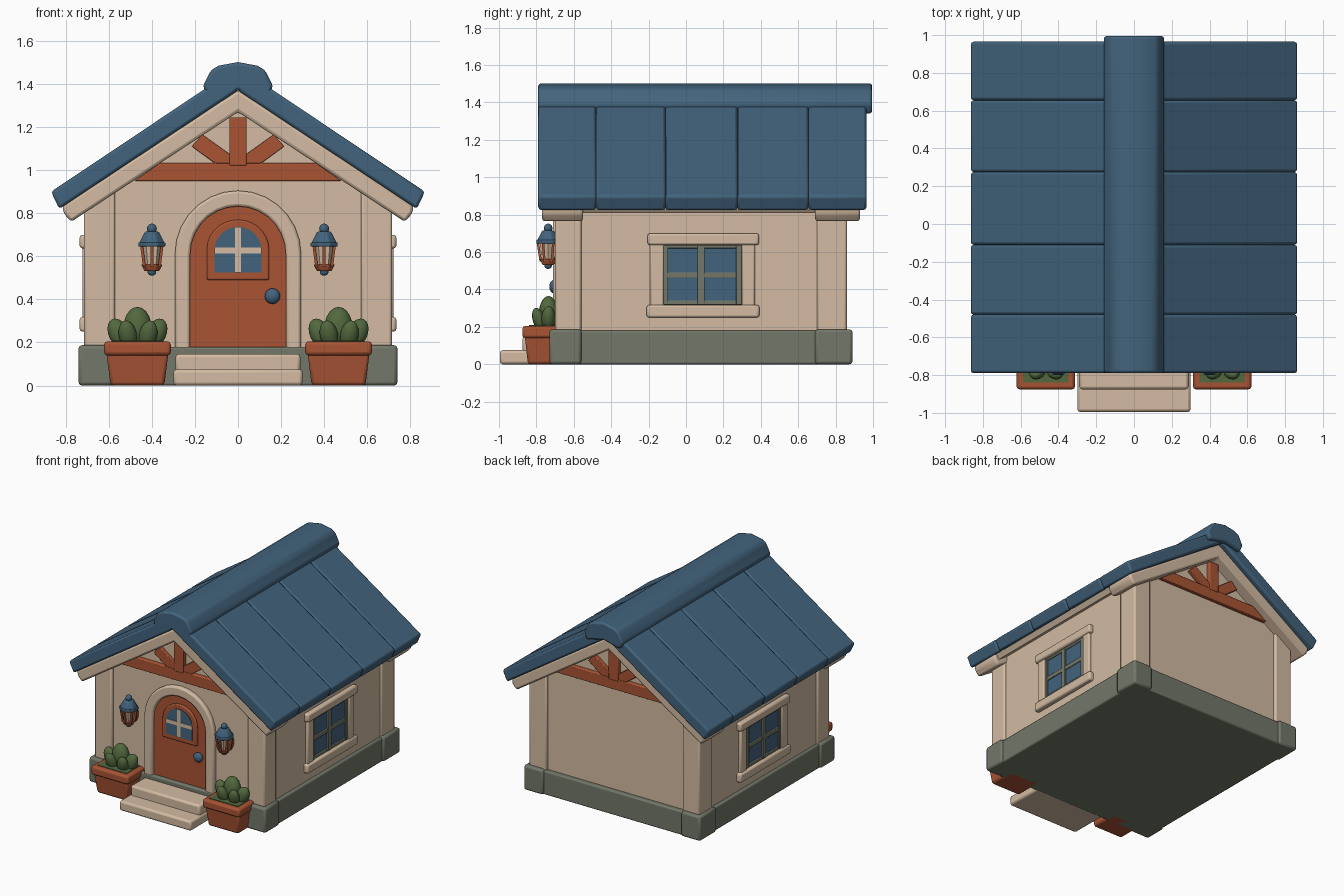
import bpy, bmesh, math
from mathutils import Matrix, Vector

if "Cube" in bpy.data.objects:
    bpy.data.objects.remove(bpy.data.objects["Cube"])


def srgb(r, g, b):
    f = lambda c: c / 12.92 if c <= 0.04045 else ((c + 0.055) / 1.055) ** 2.4
    return (f(r / 255), f(g / 255), f(b / 255), 1)


def material(name, *rgb):
    m = bpy.data.materials.new(name)
    m.diffuse_color = srgb(*rgb)
    m.use_nodes = True
    m.node_tree.nodes["Principled BSDF"].inputs["Base Color"].default_value = m.diffuse_color
    return m


CREAM = material("cream plaster", 211, 187, 162)
RUST = material("rust wood", 168, 84, 52)
BLUE = material("slate blue", 66, 99, 124)
GREY = material("stone grey", 115, 119, 105)
GREEN = material("plant green", 82, 104, 62)


def finish(name, bm, mat, bevel=0.0):
    bmesh.ops.recalc_face_normals(bm, faces=bm.faces)
    me = bpy.data.meshes.new(name)
    bm.to_mesh(me)
    bm.free()
    me.materials.append(mat)
    ob = bpy.data.objects.new(name, me)
    bpy.context.collection.objects.link(ob)
    me.shade_smooth()
    me.set_sharp_from_angle(angle=math.radians(40))
    if bevel:
        b = ob.modifiers.new("soft edges", "BEVEL")
        b.width, b.segments, b.limit_method = bevel, 2, "ANGLE"
        b.angle_limit = math.radians(30)
    return ob


def prism(name, pts, axis, a, b, mat, bevel=0.0):
    """Extrude a 2D profile along an axis from a to b."""
    place = {"x": lambda u, v, t: (t, u, v), "y": lambda u, v, t: (u, t, v)}[axis]
    bm = bmesh.new()
    lo = [bm.verts.new(place(u, v, a)) for u, v in pts]
    hi = [bm.verts.new(place(u, v, b)) for u, v in pts]
    bm.faces.new(lo)
    bm.faces.new(hi)
    n = len(pts)
    for i in range(n):
        j = (i + 1) % n
        bm.faces.new((lo[i], lo[j], hi[j], hi[i]))
    return finish(name, bm, mat, bevel)


def box(name, x0, x1, y0, y1, z0, z1, mat, bevel=0.0, taper=1.0):
    """Box between limits; taper scales its bottom."""
    bm = bmesh.new()
    bmesh.ops.create_cube(bm, size=1)
    for v in bm.verts:
        k = taper if v.co.z < 0 else 1
        v.co = Vector(((x0 + x1) / 2 + v.co.x * k * abs(x1 - x0),
                       (y0 + y1) / 2 + v.co.y * k * abs(y1 - y0),
                       (z0 + z1) / 2 + v.co.z * (z1 - z0)))
    return finish(name, bm, mat, bevel)


def ball(name, loc, radii, mat, tilt_x=0.0, tilt_y=0.0):
    bm = bmesh.new()
    bmesh.ops.create_uvsphere(bm, u_segments=16, v_segments=10, radius=1)
    bm.transform(Matrix.Translation(loc) @ Matrix.Rotation(tilt_y, 4, "Y")
                 @ Matrix.Rotation(tilt_x, 4, "X") @ Matrix.Diagonal((*radii, 1)))
    return finish(name, bm, mat)


def cone(name, x, y, z0, z1, r0, r1, mat, n=8, bevel=0.0):
    bm = bmesh.new()
    bmesh.ops.create_cone(bm, cap_ends=True, segments=n, radius1=r0, radius2=r1, depth=z1 - z0)
    bm.transform(Matrix.Translation((x, y, (z0 + z1) / 2)) @ Matrix.Rotation(math.pi / n, 4, "Z"))
    return finish(name, bm, mat, bevel)


def arch(w, bottom, spring, top, n=14):
    """Arched outline from bottom left over the top to bottom right."""
    curve = [(-w * math.cos(math.pi * i / n), spring + (top - spring) * math.sin(math.pi * i / n))
             for i in range(n + 1)]
    return [(-w, bottom)] + curve + [(w, bottom)]


# Stone base and plastered walls
box("base", -.725, .725, -.715, .875, 0, .18, GREY, .01)
prism("walls", [(-.70, .1), (.70, .1), (.70, .89), (0, 1.33), (-.70, .89)], "y", -.68, .84, CREAM)
for s in (-1, 1):
    for y0, y1, p0, p1 in ((-.73, -.56, -.70, -.56), (.69, .89, .70, .86)):
        box("base_corner", s * .58, s * .74, y0, y1, 0, .187, GREY, .015)
        box("corner_post", s * .57, s * .715, p0, p1, .15, .90, CREAM, .012)

# Roof planks, soffit and ridge cap
seams = [-.79, -.48, -.11, .275, .655, .965]
for s in (-1, 1):
    slope = [(0, 1.48), (s * .868, .90), (s * .83, .82), (0, 1.37)]
    for a, b in zip(seams, seams[1:]):
        prism("roof_plank", slope, "y", a, b, BLUE, .014)
    prism("soffit", [(0, 1.375), (s * .80, .85), (s * .77, .81), (0, 1.325)], "y", -.6, .75, CREAM)
half = [(.09, 1.485), (.125, 1.465), (.163, 1.39), (.138, 1.338)]
cap = [(0, 1.502)] + half + [(0, 1.37)] + [(-x, z) for x, z in reversed(half)]
prism("ridge_cap", cap, "y", -.79, .995, BLUE, .014)

# Gable trim and timber trusses at both ends
chevron = [(0, 1.372), (.815, .835), (.81, .80), (.775, .76), (0, 1.27),
           (-.775, .76), (-.81, .80), (-.815, .835)]
for a, b, t0, t1 in ((-.77, -.55, -.71, -.66), (.69, .93, .82, .87)):
    prism("gable_trim", chevron, "y", a, b, CREAM, .014)
    prism("truss_beam", [(-.48, .95), (.48, .95), (.36, 1.033), (-.36, 1.033)], "y", t0, t1, RUST, .006)
    box("truss_post", -.04, .04, t0 - .004, t1 + .004, 1.02, 1.245, RUST, .006)
    for s in (-1, 1):
        brace = [(s * .025, 1.03), (s * .105, 1.03), (s * .215, 1.11), (s * .165, 1.165), (s * .025, 1.065)]
        prism("truss_brace", brace, "y", t0 + .003, t1 - .003, RUST, .004)

# Steps, door surround and door
box("lower_step", -.30, .30, -.995, -.70, 0, .075, CREAM, .015)
box("upper_step", -.29, .29, -.875, -.68, .06, .147, CREAM, .015)
surround = arch(.293, .13, .61, .905) + arch(.222, .13, .61, .832)[::-1]
prism("door_surround", surround, "y", -.712, -.66, CREAM, .012)
prism("door", arch(.224, .14, .61, .834), "y", -.688, -.66, RUST)
prism("door_window_frame", arch(.145, .49, .63, .77), "y", -.703, -.68, RUST, .008)
prism("door_glass", arch(.11, .525, .625, .737), "y", -.706, -.70, BLUE)
box("door_window_upright", -.014, .014, -.711, -.70, .525, .735, CREAM)
box("door_window_crossbar", -.11, .11, -.711, -.70, .612, .64, CREAM)
ball("door_knob", (.16, -.705, .415), (.036, .026, .036), BLUE)

# Side windows
for s in (-1, 1):
    def bar(name, y0, y1, z0, z1, out, mat, bevel=.006):
        box(name, s * .68, s * out, y0, y1, z0, z1, mat, bevel)
    bar("window_head", -.205, .39, .637, .70, .735, CREAM, .012)
    bar("window_sill", -.21, .392, .25, .318, .735, CREAM, .012)
    bar("window_side", -.192, -.118, .31, .65, .722, CREAM, .01)
    bar("window_side", .298, .368, .31, .65, .722, CREAM, .01)
    bar("window_glass", -.12, .30, .31, .64, .705, BLUE, 0)
    for y0, y1 in ((-.12, -.095), (.062, .10), (.268, .30)):
        bar("window_upright", y0, y1, .318, .637, .716, GREY, .004)
    for z0, z1 in ((.318, .342), (.46, .492), (.62, .637)):
        bar("window_rail", -.12, .30, z0, z1, .713, GREY, .004)

# Wall lanterns
for s in (-1, 1):
    x, y = s * .40, -.737
    ball("lantern_plate", (x, -.685, .60), (.045, .02, .075), RUST)
    box("lantern_arm", x - .015, x + .015, y, -.68, .535, .56, RUST)
    cone("lantern_glass", x, y, .555, .65, .038, .053, CREAM, 6)
    for k in range(6):
        c, d = math.cos(math.pi * (k + .5) / 3), math.sin(math.pi * (k + .5) / 3)
        bm = bmesh.new()
        bmesh.ops.create_cube(bm, size=1)
        for v in bm.verts:
            r = .04 if v.co.z < 0 else .055
            v.co = Vector((x + c * r + v.co.x * .013, y + d * r + v.co.y * .013, .60 + v.co.z * .1))
        finish("lantern_bar", bm, RUST)
    cone("lantern_base", x, y, .532, .562, .036, .05, RUST, 6, .004)
    cone("lantern_brim", x, y, .645, .665, .068, .068, BLUE, 8, .005)
    cone("lantern_cap", x, y, .662, .715, .064, .034, BLUE, 8, .006)
    ball("lantern_finial", (x, y, .728), (.023, .023, .024), BLUE)
    ball("lantern_drop", (x, y, .526), (.02, .02, .016), BLUE)

# Potted succulents: offset x, offset y, radius, height, tilt x, tilt y
leaves = [(0, .0, .066, .10, 0, 0), (-.085, 0, .048, .075, 0, -.45), (.085, 0, .048, .075, 0, .45),
          (-.045, -.05, .042, .07, .3, -.2), (.05, -.05, .042, .07, .3, .2)]
for s in (-1, 1):
    x, y = s * .467, -.735
    box("pot", x - .145, x + .145, y - .128, y + .128, 0, .16, RUST, .015, .86)
    box("pot_rim", x - .155, x + .155, y - .14, y + .14, .14, .205, RUST, .015)
    box("pot_planting", x - .12, x + .12, y - .105, y + .105, .20, .209, GREEN)
    for dx, dy, r, h, tx, ty in leaves:
        ball("succulent_leaf", (x + dx, y + dy, .165 + h), (r, r * .8, h), GREEN, tx, ty)
